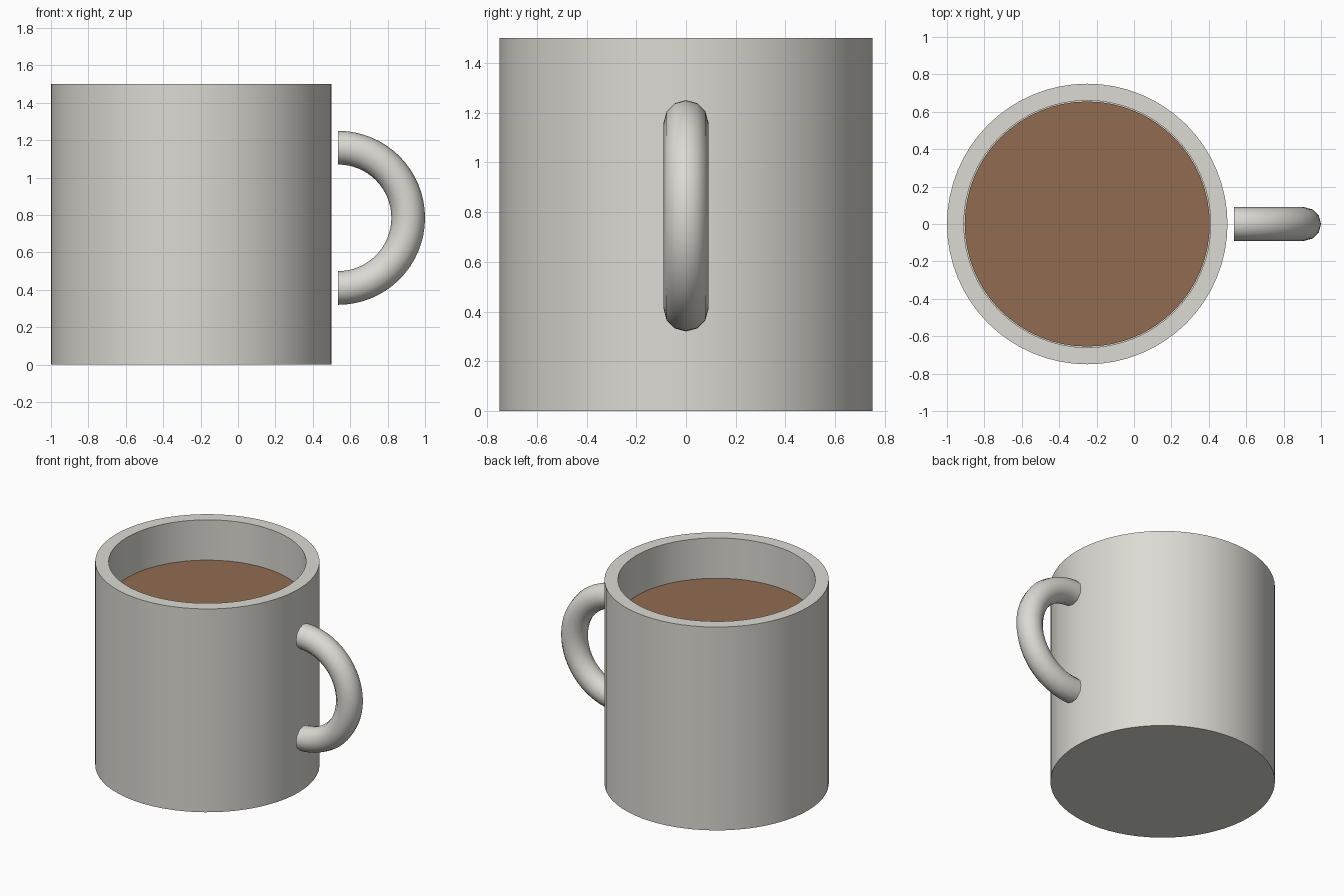
import bpy
import bmesh
from math import cos, sin, pi

cube = bpy.data.objects.get("Cube")
if cube:
    bpy.data.objects.remove(cube, do_unlink=True)

CUP_X = -0.25


def make_material(name, color):
    mat = bpy.data.materials.new(name)
    mat.use_nodes = True
    mat.diffuse_color = (*color, 1)
    bsdf = next(n for n in mat.node_tree.nodes if n.type == 'BSDF_PRINCIPLED')
    bsdf.inputs["Base Color"].default_value = (*color, 1)
    return mat


def finish(name, bm, mat):
    bmesh.ops.recalc_face_normals(bm, faces=bm.faces)
    mesh = bpy.data.meshes.new(name)
    bm.to_mesh(mesh)
    bm.free()
    mesh.materials.append(mat)
    obj = bpy.data.objects.new(name, mesh)
    bpy.context.collection.objects.link(obj)
    bpy.ops.object.select_all(action='DESELECT')
    obj.select_set(True)
    bpy.context.view_layer.objects.active = obj
    bpy.ops.object.shade_smooth_by_angle(angle=pi / 4)
    return obj


def loft(rings):
    """Skin a list of point rings and cap both ends."""
    bm = bmesh.new()
    loops = [[bm.verts.new(p) for p in ring] for ring in rings]
    count = len(loops[0])
    for a, b in zip(loops, loops[1:]):
        for i in range(count):
            j = (i + 1) % count
            bm.faces.new((a[i], a[j], b[j], b[i]))
    bm.faces.new(loops[0])
    bm.faces.new(loops[-1])
    return bm


def lathe(profile, sides=64):
    """Turn (radius, height) pairs around the cup axis."""
    angles = [2 * pi * i / sides for i in range(sides)]
    return loft([[(CUP_X + r * cos(a), r * sin(a), z) for a in angles]
                 for r, z in profile])


def half_torus(center_x, center_z, major, minor, steps=32, sides=12):
    rings = []
    for s in range(steps + 1):
        t = -pi / 2 + pi * s / steps
        ring = []
        for i in range(sides):
            a = 2 * pi * i / sides
            r = major + minor * cos(a)
            ring.append((center_x + r * cos(t), minor * sin(a), center_z + r * sin(t)))
        rings.append(ring)
    return loft(rings)


ceramic = make_material("pale grey ceramic", (0.71, 0.70, 0.65))
coffee = make_material("milky coffee brown", (0.285, 0.15, 0.082))

# Hollow cup: outer wall, rim, inner wall and floor
finish("cup_body", lathe([(0.75, 0), (0.75, 1.5), (0.66, 1.5), (0.66, 0.09)]), ceramic)

# Drink filling the cup, with a hairline gap to the wall
finish("coffee", lathe([(0.655, 0.1), (0.655, 1.205)]), coffee)

# C-shaped handle standing just clear of the wall
finish("handle", half_torus(0.535, 0.785, 0.375, 0.09), ceramic)
